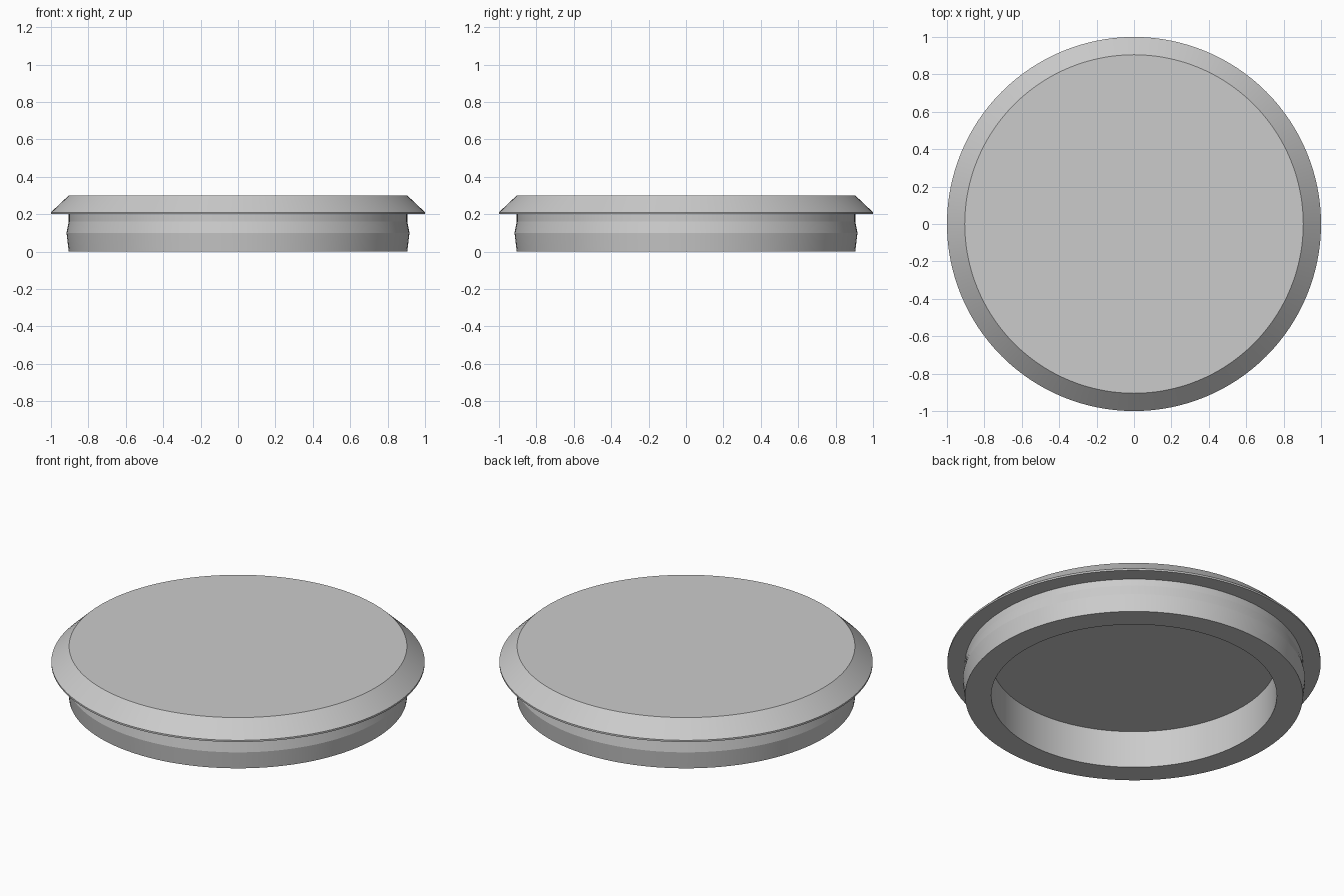
import bpy, bmesh, math

SEGMENTS = 128

cube = bpy.data.objects.get("Cube")
if cube:
    bpy.data.objects.remove(cube, do_unlink=True)

# Single plain grey
grey = bpy.data.materials.new("light_grey")
grey.use_nodes = True
colour = (0.6, 0.6, 0.6, 1)
grey.diffuse_color = colour
grey.node_tree.nodes["Principled BSDF"].inputs["Base Color"].default_value = colour


def lathe(name, profile):
    """Spin a radius/height profile that starts and ends on the z axis."""
    bm = bmesh.new()
    verts = [bm.verts.new((r, 0, z)) for r, z in profile]
    edges = [bm.edges.new(pair) for pair in zip(verts, verts[1:])]
    bmesh.ops.spin(bm, geom=verts + edges, cent=(0, 0, 0), axis=(0, 0, 1),
                   angle=math.tau, steps=SEGMENTS, use_duplicate=False)
    bmesh.ops.remove_doubles(bm, verts=bm.verts, dist=1e-5)
    bmesh.ops.recalc_face_normals(bm, faces=bm.faces)
    mesh = bpy.data.meshes.new(name)
    bm.to_mesh(mesh)
    bm.free()
    mesh.materials.append(grey)
    obj = bpy.data.objects.new(name, mesh)
    bpy.context.collection.objects.link(obj)
    bpy.ops.object.select_all(action='DESELECT')
    obj.select_set(True)
    bpy.context.view_layer.objects.active = obj
    bpy.ops.object.shade_smooth_by_angle(angle=math.radians(5))
    return obj


# Lid: recessed underside, plug wall with a snap bulge, bevelled flange, flat top
lathe("plug_lid", [
    (0, 0.22), (0.765, 0.22),                            # recess
    (0.765, 0), (0.905, 0),                              # plug rim
    (0.917, 0.1), (0.905, 0.16), (0.905, 0.2),           # snap bulge and neck
    (1, 0.2), (1, 0.21), (0.905, 0.3), (0, 0.3),         # flange and top
])
